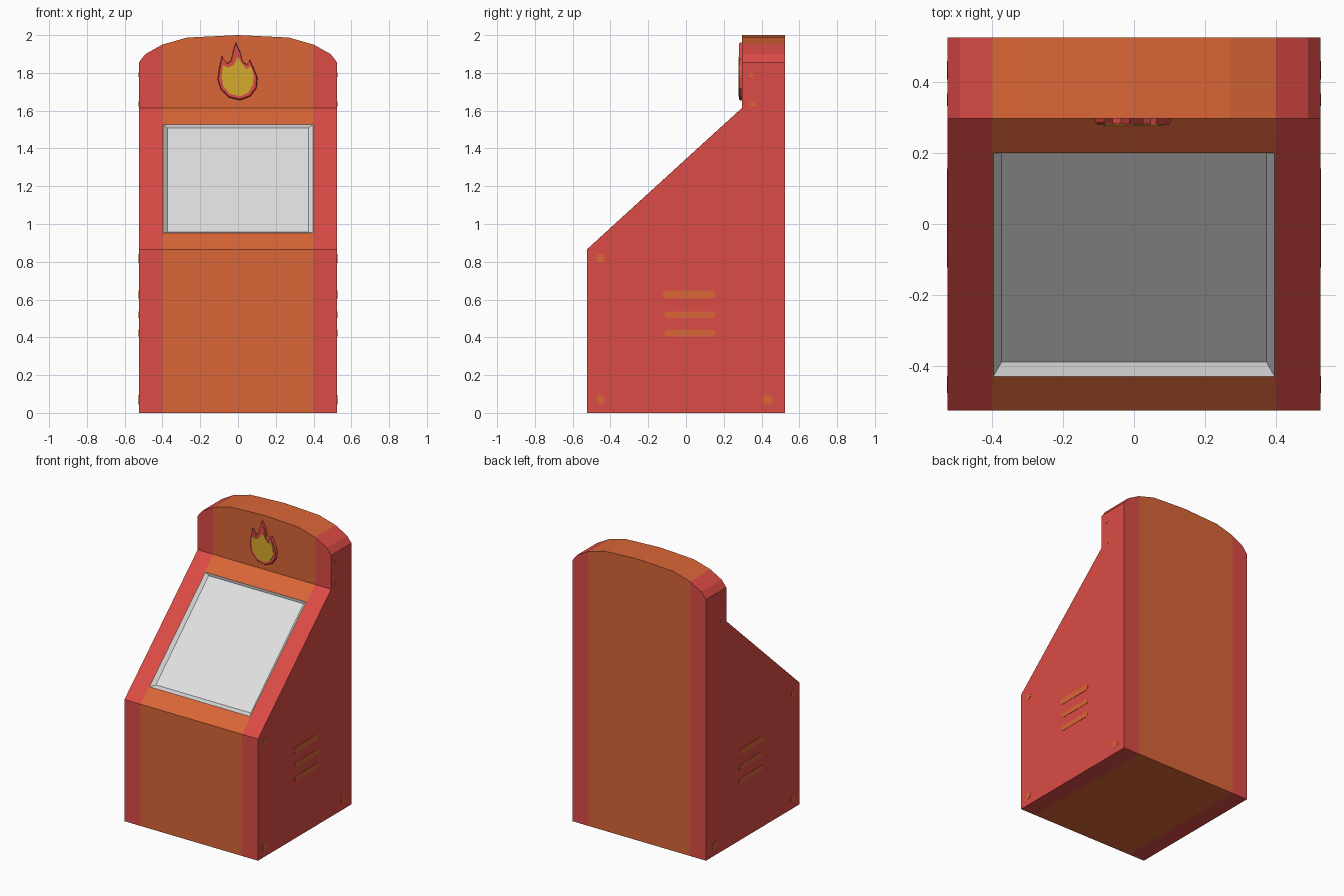
import bpy, bmesh, math

if "Cube" in bpy.data.objects:
    bpy.data.objects.remove(bpy.data.objects["Cube"])


def material(name, srgb):
    m = bpy.data.materials.new(name)
    lin = [((c / 255 + 0.055) / 1.055) ** 2.4 for c in srgb]
    m.diffuse_color = (*lin, 1)
    m.use_nodes = True
    m.node_tree.nodes["Principled BSDF"].inputs["Base Color"].default_value = m.diffuse_color
    return m


RED = material("red", (220, 75, 70))
ORANGE = material("orange", (218, 102, 55))
GREY = material("screen_grey", (224, 224, 224))
YELLOW = material("yellow", (214, 170, 44))


def finish(name, bm, mats):
    bmesh.ops.recalc_face_normals(bm, faces=bm.faces[:])
    me = bpy.data.meshes.new(name)
    bm.to_mesh(me)
    bm.free()
    for m in mats:
        me.materials.append(m)
    ob = bpy.data.objects.new(name, me)
    bpy.context.collection.objects.link(ob)
    return ob


def loft(bm, loops):
    """Closed solid through a list of equally long point loops."""
    rings = [[bm.verts.new(p) for p in lp] for lp in loops]
    n = len(rings[0])
    for a, b in zip(rings, rings[1:]):
        for i in range(n):
            bm.faces.new((a[i], a[(i + 1) % n], b[(i + 1) % n], b[i]))
    bm.faces.new(rings[0])
    bm.faces.new(rings[-1])


# Cabinet: side profile lofted across x, roof height follows the arch
half = [(0, 2.0), (0.27, 1.987), (0.40, 1.95), (0.49, 1.90), (0.525, 1.855)]
stations = [(-x, z) for x, z in half[:0:-1]] + half
bm = bmesh.new()
rings = []
for x, zt in stations:
    prof = [(-.525, 0), (.525, 0), (.525, zt), (.297, zt), (.297, 1.615), (-.525, .865)]
    rings.append([bm.verts.new((x, y, z)) for y, z in prof])
for a, b in zip(rings, rings[1:]):
    side = abs(a[0].co.x + b[0].co.x) / 2 > 0.4
    for i in range(6):
        if i == 4 and not side:
            continue  # the screen panel goes here
        f = bm.faces.new((a[i], a[(i + 1) % 6], b[(i + 1) % 6], b[i]))
        f.material_index = 0 if side else 1
bm.faces.new(rings[0])
bm.faces.new(rings[-1])

# Sloped panel: orange frame, grey recess walls and screen
lo, hi = rings[2], rings[-3]
frame = [lo[5], hi[5], hi[4], lo[4]]


def rect(hx, bottom, top):
    return [bm.verts.new((sx * hx, *p)) for sx, p in
            ((-1, bottom), (1, bottom), (1, top), (-1, top))]


rim = rect(.396, (-.429, .953), (.2, 1.527))
floor = rect(.373, (-.389, .957), (.203, 1.507))
for a, b, mi in ((frame, rim, 1), (rim, floor, 2)):
    for i in range(4):
        j = (i + 1) % 4
        bm.faces.new((a[i], a[j], b[j], b[i])).material_index = mi
bm.faces.new(floor).material_index = 2
finish("cabinet", bm, [RED, ORANGE, GREY])


# Side details: thin plates on both sides
def capsule(cy, cz, length, r, n=6):
    pts = []
    for s, start in ((1, -math.pi / 2), (-1, math.pi / 2)):
        for k in range(n + 1):
            t = start + math.pi * k / n
            pts.append((cy + s * (length / 2 - r) + r * math.cos(t), cz + r * math.sin(t)))
    return pts


def disc(cy, cz, r, n=12):
    return [(cy + r * math.cos(2 * math.pi * k / n), cz + r * math.sin(2 * math.pi * k / n))
            for k in range(n)]


def side_plates(name, outlines):
    bm = bmesh.new()
    for s in (-1, 1):
        for o in outlines:
            loft(bm, [[(s * x, y, z) for y, z in o] for x in (.523, .527)])
    finish(name, bm, [ORANGE])


side_plates("side_vents", [capsule(.017, .627, .28, .021), capsule(.02, .52, .27, .017),
                           capsule(.02, .423, .27, .018)])
side_plates("side_bolts", [disc(-.452, .818, .024), disc(-.452, .07, .024), disc(.433, .07, .026),
                           disc(.353, 1.635, .014), disc(.345, 1.79, .012)])

# Flame emblem: rounded red plate with a yellow heart
outer = [(-.012, 1.96), (.01, 1.915), (.025, 1.86), (.047, 1.845), (.063, 1.87), (.083, 1.825),
         (.103, 1.775), (.098, 1.72), (.065, 1.675), (.01, 1.655), (-.048, 1.67), (-.09, 1.71),
         (-.108, 1.765), (-.1, 1.825), (-.085, 1.89), (-.06, 1.85), (-.037, 1.865), (-.025, 1.92)]
inner = [(0, 1.885), (.02, 1.85), (.045, 1.82), (.068, 1.835), (.082, 1.79), (.08, 1.74),
         (.055, 1.695), (.01, 1.675), (-.045, 1.69), (-.078, 1.73), (-.087, 1.785),
         (-.08, 1.84), (-.055, 1.828), (-.025, 1.84)]


def plate(name, pts, layers, mat):
    bm = bmesh.new()
    loft(bm, [[(x * k, y, 1.79 + (z - 1.79) * k) for x, z in pts] for y, k in layers])
    finish(name, bm, [mat])


plate("flame_outer", outer, [(.299, 1), (.286, 1), (.28, .96)], RED)
plate("flame_inner", inner, [(.282, 1), (.277, 1)], YELLOW)
